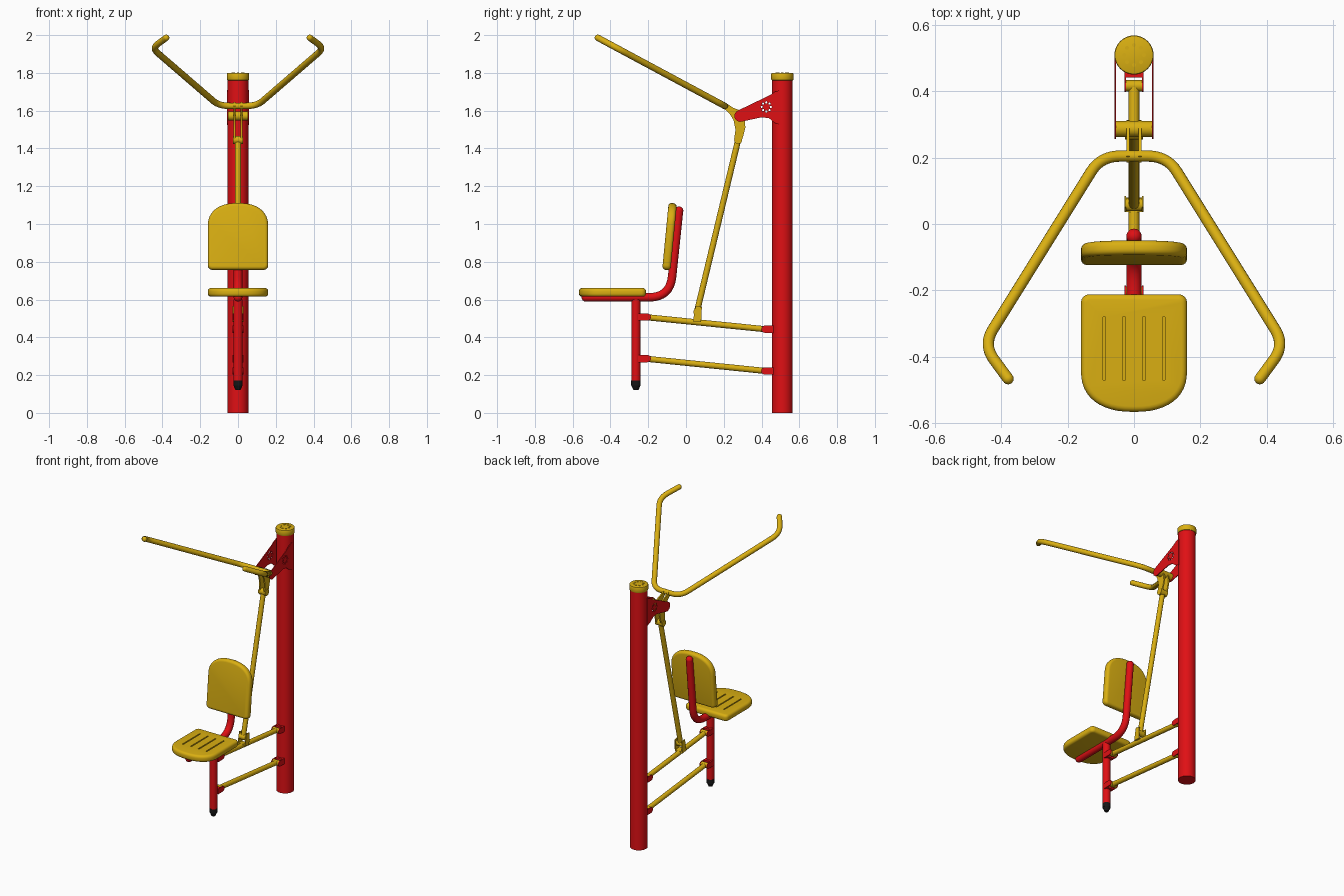
import bpy, bmesh
from math import pi, cos, sin, radians
from mathutils import Vector, Matrix

cube = bpy.data.objects.get("Cube")
if cube:
    bpy.data.objects.remove(cube)


def material(name, rgb):
    m = bpy.data.materials.new(name)
    m.use_nodes = True
    m.diffuse_color = (*rgb, 1)
    m.node_tree.nodes["Principled BSDF"].inputs["Base Color"].default_value = (*rgb, 1)
    return m


GOLD = material("golden yellow", (0.70, 0.43, 0.006))
RED = material("bright red", (0.74, 0.005, 0.007))
BLACK = material("black rubber", (0.008, 0.008, 0.008))
parts = []


def add(name, mesh, mat):
    obj = bpy.data.objects.new(name, mesh)
    bpy.context.collection.objects.link(obj)
    mesh.materials.clear()
    if mat:
        mesh.materials.append(mat)
    parts.append(obj)
    return obj


def finish(name, bm, mat):
    bmesh.ops.recalc_face_normals(bm, faces=bm.faces)
    mesh = bpy.data.meshes.new(name)
    bm.to_mesh(mesh)
    bm.free()
    return add(name, mesh, mat)


def rod(name, a, b, r, mat, r2=None, sides=24, bevel=0):
    """Straight round bar, or cone, between two points."""
    a, b = Vector(a), Vector(b)
    bm = bmesh.new()
    turn = (b - a).to_track_quat('Z', 'Y').to_matrix().to_4x4()
    bmesh.ops.create_cone(bm, cap_ends=True, segments=sides, radius1=r,
                          radius2=r if r2 is None else r2, depth=(b - a).length,
                          matrix=Matrix.Translation((a + b) / 2) @ turn)
    if bevel:
        rims = [e for e in bm.edges if any(len(f.verts) > 4 for f in e.link_faces)]
        bmesh.ops.bevel(bm, geom=rims, offset=bevel, segments=2, affect='EDGES', profile=0.5)
    return finish(name, bm, mat)


def tube(name, points, r, bend, mat):
    """Round tube along a path whose corners are rounded by the bend length."""
    p = [Vector(q) for q in points]
    path = [p[0]]
    for before, corner, after in zip(p, p[1:], p[2:]):
        s = corner + (before - corner).normalized() * bend
        e = corner + (after - corner).normalized() * bend
        for i in range(9):
            t = i / 8
            path.append(s * (1 - t) ** 2 + corner * 2 * t * (1 - t) + e * t * t)
    path.append(p[-1])
    cu = bpy.data.curves.new(name, 'CURVE')
    cu.dimensions = '3D'
    cu.bevel_depth, cu.bevel_resolution, cu.use_fill_caps = r, 5, True
    sp = cu.splines.new('POLY')
    sp.points.add(len(path) - 1)
    for sp_point, co in zip(sp.points, path):
        sp_point.co = (*co, 1)
    temp = bpy.data.objects.new(name + " path", cu)
    bpy.context.collection.objects.link(temp)
    mesh = bpy.data.meshes.new_from_object(temp.evaluated_get(bpy.context.evaluated_depsgraph_get()))
    bpy.data.objects.remove(temp)
    return add(name, mesh, mat)


def prism(name, outline, thick, mat, matrix, bevel=0):
    """Flat outline thickened evenly about its plane, with optional round rims."""
    bm = bmesh.new()
    face = bm.faces.new([bm.verts.new((u, v, -thick / 2)) for u, v in outline])
    new = bmesh.ops.extrude_face_region(bm, geom=[face])["geom"]
    bmesh.ops.translate(bm, vec=(0, 0, thick), verts=[g for g in new if isinstance(g, bmesh.types.BMVert)])
    if bevel:
        rims = [e for e in bm.edges if abs(e.verts[0].co.z - e.verts[1].co.z) < 1e-5]
        bmesh.ops.bevel(bm, geom=rims, offset=bevel, segments=4, affect='EDGES', profile=0.5)
    bmesh.ops.transform(bm, matrix=matrix, verts=bm.verts)
    return finish(name, bm, mat)


def side_plate(name, outline, x, thick, mat):
    """Plate lying in the y-z plane at the given x."""
    return prism(name, outline, thick, mat, Matrix(((0, 0, 1, x), (1, 0, 0, 0), (0, 1, 0, 0), (0, 0, 0, 1))))


def arc(cx, cy, r, start, end, steps=10):
    return [(cx + r * cos(radians(start + (end - start) * i / steps)),
             cy + r * sin(radians(start + (end - start) * i / steps))) for i in range(steps + 1)]


def cut(target, cutters):
    for c in cutters:
        c.hide_render = True
        c.hide_set(True)
        parts.remove(c)
        mod = target.modifiers.new(c.name, 'BOOLEAN')
        mod.operation, mod.solver, mod.object = 'DIFFERENCE', 'EXACT', c


# Main post with its cap and a ring of studs
POST_Y = 0.51
rod("main_post", (0, POST_Y, 0), (0, POST_Y, 1.77), 0.055, RED, sides=40)
rod("post_cap", (0, POST_Y, 1.76), (0, POST_Y, 1.8), 0.059, GOLD, sides=40, bevel=0.006)
for i in range(8):
    a = i * pi / 4
    x, y = 0.03 * cos(a), POST_Y + 0.03 * sin(a)
    rod("cap_stud", (x, y, 1.798), (x, y, 1.803), 0.006, GOLD, sides=10)

# Pivot bracket: two cheeks with a ring of small holes
bracket = [(0.50, 1.71), (0.47, 1.70), (0.45, 1.685)] + arc(0.287, 1.572, 0.031, 115, 280) \
    + [(0.40, 1.565), (0.44, 1.56), (0.47, 1.535), (0.50, 1.525)]
holes = []
for i in range(8):
    a = i * pi / 4
    y, z = 0.425 + 0.024 * cos(a), 1.62 + 0.024 * sin(a)
    holes.append((y, z))
for side, x in (("left", 0.057), ("right", -0.057)):
    cheek = side_plate(side + "_bracket", bracket, x, 0.005, RED)
    cut(cheek, [rod("hole_cutter", (x - 0.02, y, z), (x + 0.02, y, z), 0.006, None, sides=8)
                for y, z in holes])
rod("pivot_tube", (-0.054, 0.287, 1.572), (0.054, 0.287, 1.572), 0.024, GOLD)

# Curved lever plates joining handlebar, pivot and pull rod
lever = [(0.185, 1.625), (0.205, 1.645), (0.25, 1.615), (0.29, 1.60), (0.312, 1.57), (0.314, 1.51),
         (0.30, 1.455), (0.285, 1.425), (0.265, 1.425), (0.255, 1.45), (0.262, 1.50),
         (0.252, 1.55), (0.23, 1.585)]
for side, x in (("left", 0.018), ("right", -0.018)):
    side_plate(side + "_lever_plate", lever, x, 0.009, GOLD)

# Handlebar, lying in one tilted plane
half = [(0.1, 0.205), (0.455, -0.365), (0.38, -0.467)]
flat = [(-x, y) for x, y in reversed(half)] + half
path = [(x, y, 1.625 + (0.205 - y) * 0.537) for x, y in flat]
tube("handlebar", path, 0.017, 0.06, GOLD)
for end in (path[0], path[-1]):
    bm = bmesh.new()
    bmesh.ops.create_uvsphere(bm, u_segments=16, v_segments=8, radius=0.017, matrix=Matrix.Translation(end))
    finish("handle_tip", bm, GOLD)

# Pull rod with its end joints
top, low = (0, 0.276, 1.445), (0, 0.058, 0.535)
rod("pull_rod", low, top, 0.016, GOLD)
rod("upper_joint", (-0.027, *top[1:]), (0.027, *top[1:]), 0.021, GOLD)
rod("lower_joint", (-0.024, *low[1:]), (0.024, *low[1:]), 0.019, GOLD)
for x in (-0.026, 0.026):
    side_plate("lower_joint_cheek", [(0.036, 0.485), (0.08, 0.48), (0.084, 0.56), (0.052, 0.567)], x, 0.005, GOLD)
side_plate("joint_base", [(0.036, 0.485), (0.08, 0.48), (0.08, 0.492), (0.036, 0.497)], 0, 0.056, GOLD)

# Two link bars with red clips at both ends
for name, z1, z2 in (("upper", 0.507, 0.443), ("lower", 0.287, 0.222)):
    rod(name + "_link_bar", (0, -0.215, z1), (0, 0.42, z2), 0.016, GOLD)
    for y, z, end in ((-0.205, z1, -0.255), (0.417, z2, 0.47)):
        rod(name + "_link_pin", (-0.024, y, z), (0.024, y, z), 0.017, GOLD)
        d = 1 if y > end else -1
        clip = [(end, z - 0.019), (y, z - 0.019)] + arc(y, z, 0.019, -90, 90 * d if d > 0 else -270) \
            + [(end, z + 0.019)]
        for x in (-0.026, 0.026):
            side_plate(name + "_link_clip", clip, x, 0.005, RED)
        base = end + d * 0.028
        side_plate(name + "_clip_web", [(end, z - 0.019), (base, z - 0.019), (base, z + 0.019), (end, z + 0.019)],
                   0, 0.048, RED)

# Seat post and rubber foot
rod("seat_post", (0, -0.265, 0.17), (0, -0.265, 0.60), 0.024, RED)
rod("foot_sleeve", (0, -0.265, 0.145), (0, -0.265, 0.172), 0.025, BLACK)
rod("foot_tip", (0, -0.265, 0.12), (0, -0.265, 0.145), 0.013, BLACK, r2=0.024)

# Bent seat frame with rounded ends
frame = [(0, -0.53, 0.612), (0, -0.085, 0.612), (0, -0.037, 1.07)]
tube("seat_frame", frame, 0.023, 0.11, RED)
for end in (frame[0], frame[-1]):
    bm = bmesh.new()
    bmesh.ops.create_uvsphere(bm, u_segments=20, v_segments=12, radius=0.023, matrix=Matrix.Translation(end))
    finish("frame_end", bm, RED)

# Seat and backrest pads share one outline; the seat has shallow slots
W, L, CURVE = 0.16, 0.355, 0.125
pad = arc(-W + 0.025, 0.025, 0.025, 180, 270, 4) + arc(W - 0.025, 0.025, 0.025, 270, 360, 4)
for i in range(25):
    c, s = cos(pi * i / 24), sin(pi * i / 24)
    pad.append((W * abs(c) ** 0.85 * (1 if c > 0 else -1), L - CURVE + CURVE * s ** 0.85))
seat = prism("seat", pad, 0.046, GOLD, Matrix.Translation((0, -0.212, 0.638)) @ Matrix.Rotation(pi, 4, 'Z'), 0.017)
cut(seat, [prism("slot_cutter", [(x - 0.004, -0.47), (x + 0.004, -0.47), (x + 0.004, -0.28), (x - 0.004, -0.28)],
                 0.02, None, Matrix.Translation((0, 0, 0.666))) for x in (-0.09, -0.03, 0.03, 0.09)])
prism("backrest", pad, 0.044, GOLD,
      Matrix.Translation((0, -0.104, 0.757)) @ Matrix.Rotation(radians(84.5), 4, 'X'), 0.017)

# Smooth shading with sharp edges kept
bpy.ops.object.select_all(action='DESELECT')
for obj in parts:
    obj.select_set(True)
bpy.context.view_layer.objects.active = parts[0]
bpy.ops.object.shade_smooth_by_angle(angle=radians(35))
